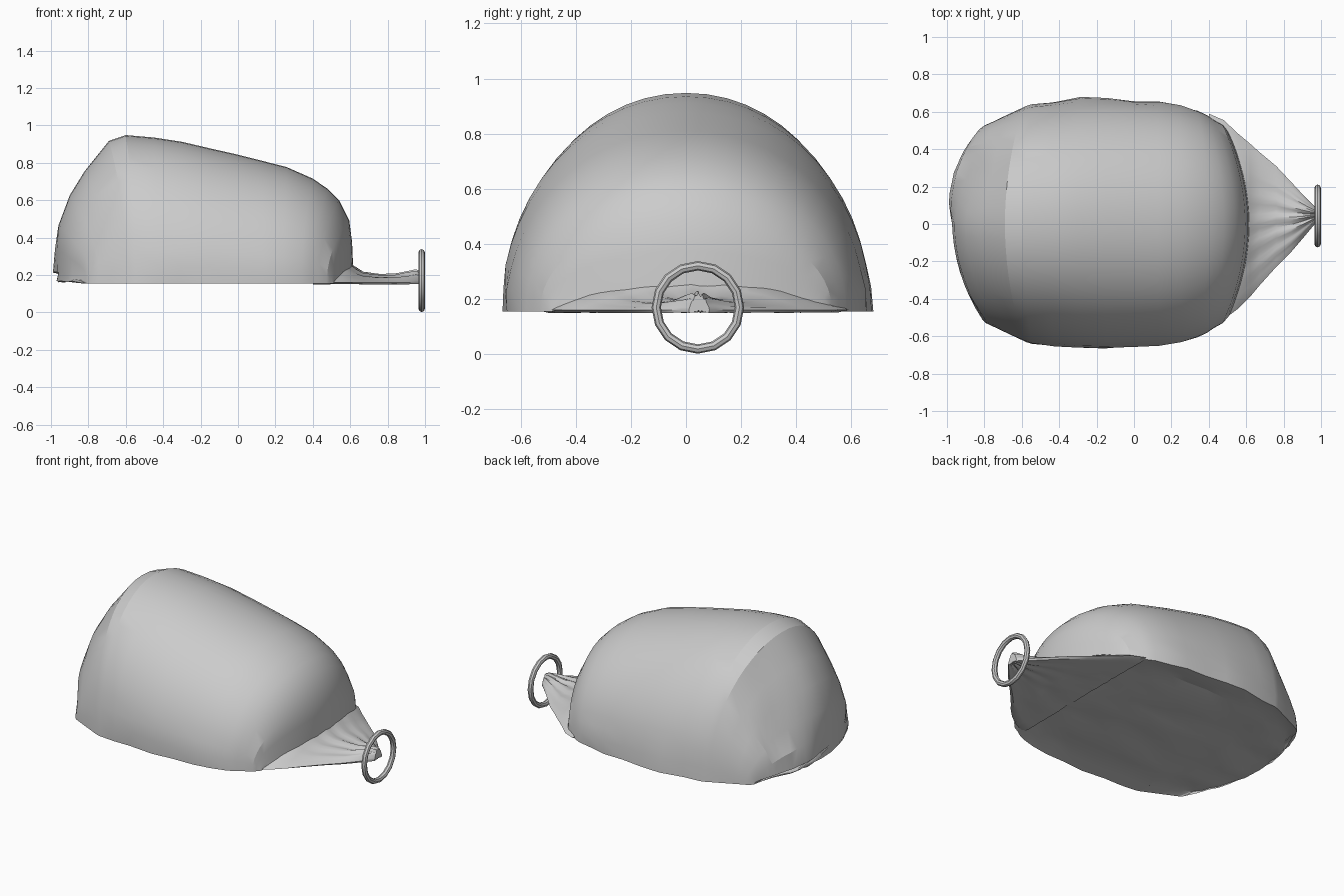
import bpy, bmesh, math, random
from mathutils import Vector, noise

if "Cube" in bpy.data.objects:
    bpy.data.objects.remove(bpy.data.objects["Cube"])

random.seed(4)
FLOOR = 0.155


def finish(obj, angle):
    bpy.ops.object.select_all(action='DESELECT')
    obj.select_set(True)
    bpy.context.view_layer.objects.active = obj
    bpy.ops.object.shade_smooth_by_angle(angle=math.radians(angle))


def loft(name, rings, angle):
    """Skin closed rings of points and cap both ends."""
    bm = bmesh.new()
    vs = [[bm.verts.new(p) for p in r] for r in rings]
    n = len(rings[0])
    for a, b in zip(vs, vs[1:]):
        for i in range(n):
            j = (i + 1) % n
            bm.faces.new((a[i], a[j], b[j], b[i]))
    bm.faces.new(vs[0])
    bm.faces.new(vs[-1])
    bmesh.ops.triangulate(bm, faces=[f for f in bm.faces if len(f.verts) > 4])
    bmesh.ops.recalc_face_normals(bm, faces=bm.faces[:])
    me = bpy.data.meshes.new(name)
    bm.to_mesh(me)
    bm.free()
    obj = bpy.data.objects.new(name, me)
    bpy.context.collection.objects.link(obj)
    finish(obj, angle)
    return obj


def spow(v, p):
    return math.copysign(abs(v) ** p, v)


# Sack body: x on the centre line, height, half width, how far the sides curve in
stations = [
    (-0.97, 0.06, 0.50, 0.60), (-0.97, 0.18, 0.51, 0.60), (-0.96, 0.31, 0.53, 0.60),
    (-0.90, 0.47, 0.555, 0.52), (-0.82, 0.60, 0.585, 0.42), (-0.69, 0.762, 0.62, 0.25),
    (-0.60, 0.793, 0.64, 0.13), (-0.45, 0.78, 0.655, 0.05), (-0.30, 0.757, 0.668, 0),
    (-0.15, 0.722, 0.67, 0), (0.0, 0.688, 0.66, 0), (0.13, 0.655, 0.65, 0),
    (0.26, 0.622, 0.632, -0.04), (0.40, 0.56, 0.605, -0.16), (0.48, 0.505, 0.58, -0.26),
    (0.54, 0.445, 0.555, -0.36), (0.595, 0.335, 0.53, -0.43), (0.61, 0.22, 0.515, -0.46),
    (0.615, 0.10, 0.50, -0.46), (0.62, 0.03, 0.49, -0.46)]
ARC, BASE = 28, 16
rings = []
for s, h, w, k in stations:
    ring = []
    for i in range(ARC + 1):
        a = math.pi * i / ARC
        y, z = w * spow(math.cos(a), 0.97), h * spow(math.sin(a), 0.97)
        if i == ARC:
            z = 0
        # loose creases near the ground
        low = max(0, 1 - z / 0.25) * (1 if s < 0.35 else 0)
        crease = 0.035 * low * noise.noise(Vector((s * 5, y * 5, z * 7)))
        x = s + k * y * y + crease
        if s < -0.8:
            # folded corner at the closed end: dent above, flap below
            near = max(0, 1 - abs(y - 0.27) / 0.27)
            x += near * (0.035 if z > 0.22 else -0.06 * (1 - z / 0.3))
        ring.append((max(x, -1), y * (1 + crease), FLOOR + z))
    for i in range(1, BASE):
        # crumpled underside
        y = -w + 2 * w * i / BASE
        lift = 0.035 * abs(noise.noise(Vector((s * 3, y * 7, 3)))) + random.uniform(0, 0.014)
        jitter = random.uniform(-0.03, 0.03) if -0.8 < s < 0.4 else 0
        ring.append((s + k * y * y + jitter, y, FLOOR + min(lift, h * 0.8)))
    rings.append(ring)
loft("sack_body", rings, 20)

# Gathered neck: x, low y, high y, middle height
neck = [(0.40, -0.54, 0.59, 0.10), (0.48, -0.51, 0.555, 0.12), (0.56, -0.45, 0.48, 0.13),
        (0.62, -0.39, 0.43, 0.085), (0.67, -0.33, 0.385, 0.052), (0.76, -0.23, 0.31, 0.04),
        (0.84, -0.15, 0.225, 0.042), (0.90, -0.08, 0.16, 0.052), (0.95, -0.02, 0.11, 0.06),
        (0.975, 0.01, 0.085, 0.055)]
COLS = 28
rings = []
for x, lo, hi, h in neck:
    fold = 0.007 * min(1, max(0, (x - 0.5) / 0.3))
    top, under = [], []
    for i in range(COLS + 1):
        v = i / COLS
        y = lo + (hi - lo) * v
        dome = abs(math.sin(math.pi * v))
        wave = fold * dome * (math.cos(v * 2 * math.pi * 6 + x) + random.uniform(-0.5, 0.5))
        top.append((x, y, FLOOR + 0.006 + h * dome ** 0.8 + wave))
        if 0 < i < COLS:
            gap = 0.02 * abs(noise.noise(Vector((x * 6, y * 9, 1)))) + max(0, wave)
            under.append((x, y, FLOOR - 0.005 + gap * dome))
    rings.append(top + under[::-1])
loft("sack_neck", rings, 30)

# Ring around the neck
bpy.ops.mesh.primitive_torus_add(major_segments=16, minor_segments=8, major_radius=0.151,
                                 minor_radius=0.017, location=(0.982, 0.043, 0.17),
                                 rotation=(0, math.pi / 2, 0))
bpy.context.object.name = "neck_ring"
finish(bpy.context.object, 40)
